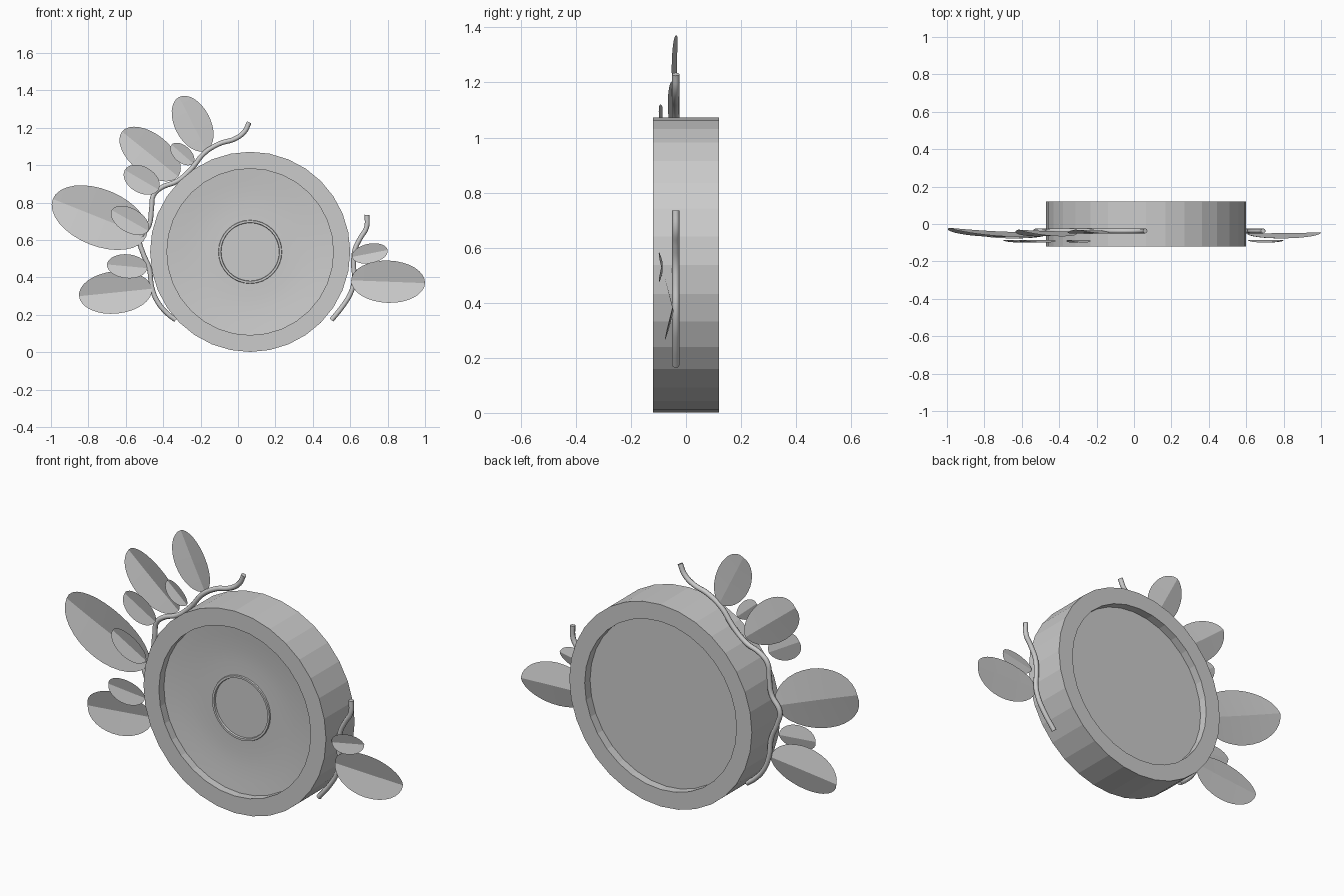
import bpy, bmesh, math
from mathutils import Vector

if "Cube" in bpy.data.objects:
    bpy.data.objects.remove(bpy.data.objects["Cube"])

grey = bpy.data.materials.new("plain grey")
grey.diffuse_color = (0.6, 0.6, 0.6, 1)
grey.use_nodes = True
grey.node_tree.nodes["Principled BSDF"].inputs["Base Color"].default_value = grey.diffuse_color


def make_object(name, bm):
    mesh = bpy.data.meshes.new(name)
    bm.to_mesh(mesh)
    bm.free()
    mesh.materials.append(grey)
    obj = bpy.data.objects.new(name, mesh)
    bpy.context.collection.objects.link(obj)
    return obj


def lathe(name, profile, cx, cz, sides=32, smooth_rows=()):
    """Spin (radius, y) pairs around the y axis; radius 0 closes with a fan."""
    bm = bmesh.new()
    rings = []
    for r, y in profile:
        if r == 0:
            rings.append([bm.verts.new((cx, y, cz))] * sides)
        else:
            rings.append([bm.verts.new((cx + r * math.cos(2 * math.pi * i / sides), y,
                                        cz + r * math.sin(2 * math.pi * i / sides)))
                          for i in range(sides)])
    for row, (a, b) in enumerate(zip(rings, rings[1:])):
        for i in range(sides):
            j = (i + 1) % sides
            quad = list(dict.fromkeys((a[i], a[j], b[j], b[i])))
            bm.faces.new(quad).smooth = row in smooth_rows
    bmesh.ops.recalc_face_normals(bm, faces=bm.faces)
    return make_object(name, bm)


def leaf(name, base, tip, half_width, y_base, y_tip, fold):
    """Egg-shaped blade creased along its midrib, edges bent forward."""
    bm = bmesh.new()
    b, t = Vector((base[0], 0, base[1])), Vector((tip[0], 0, tip[1]))
    side = (t - b).normalized().cross(Vector((0, 1, 0)))
    steps = 16
    rows = []
    for k in range(steps + 1):
        a = math.pi * k / steps
        s = (1 - math.cos(a)) / 2
        mid = b.lerp(t, s)
        mid.y = y_base + (y_tip - y_base) * s * s
        w = math.sin(a)
        if k in (0, steps):
            rows.append([bm.verts.new(mid)] * 3)
        else:
            rows.append([bm.verts.new(mid + side * (half_width * w * q)
                                      + Vector((0, -fold * w * abs(q), 0)))
                         for q in (-1, 0, 1)])
    for r0, r1 in zip(rows, rows[1:]):
        for i in (0, 1):
            bm.faces.new(list(dict.fromkeys((r0[i], r0[i + 1], r1[i + 1], r1[i]))))
    for f in bm.faces:
        f.normal_update()
        if f.normal.y > 0:
            f.normal_flip()
        f.smooth = True
    for e in bm.edges:                      # crisp midrib
        if len(e.link_faces) == 2 and e.calc_face_angle(0) > math.radians(8):
            e.smooth = False
    return make_object(name, bm)


def vine(name, points, y=-0.037, radius=0.013):
    """Round stem through (x, z) points, converted to a mesh."""
    curve = bpy.data.curves.new(name, "CURVE")
    curve.dimensions = "3D"
    curve.bevel_depth = radius
    curve.bevel_resolution = 2
    curve.use_fill_caps = True
    curve.resolution_u = 5
    sp = curve.splines.new("BEZIER")
    sp.bezier_points.add(len(points) - 1)
    for p, (x, z) in zip(sp.bezier_points, points):
        p.co = (x, y, z)
        p.handle_left_type = p.handle_right_type = "AUTO"
    tmp = bpy.data.objects.new(name + "_path", curve)
    bpy.context.collection.objects.link(tmp)
    bpy.context.view_layer.update()
    mesh = bpy.data.meshes.new_from_object(tmp.evaluated_get(
        bpy.context.evaluated_depsgraph_get()))
    bpy.data.objects.remove(tmp)
    mesh.materials.clear()
    mesh.materials.append(grey)
    obj = bpy.data.objects.new(name, mesh)
    bpy.context.collection.objects.link(obj)
    bpy.context.view_layer.objects.active = obj
    obj.select_set(True)
    bpy.ops.object.shade_smooth_by_angle(angle=math.radians(50))
    obj.select_set(False)


# Round drum: back recess, rim, outer wall, front rim, shallow dish, centre ring
lathe("round_body", [
    (0, 0.075), (0.445, 0.075), (0.445, 0.12), (0.535, 0.12),
    (0.535, -0.12), (0.445, -0.12), (0.445, -0.078),
    (0.38, -0.071), (0.31, -0.065), (0.24, -0.062), (0.17, -0.063),
    (0.168, -0.07), (0.157, -0.07), (0.155, -0.06), (0, -0.06)],
    0.065, 0.537, smooth_rows=(6, 7, 8, 9))

# Large leaves: base, tip, half width, base depth, tip depth
for i, (b, t, w, y0, y1) in enumerate([
    ((-0.49, 0.62), (-0.99, 0.82), 0.152, -0.045, -0.02),
    ((-0.46, 0.34), (-0.85, 0.30), 0.113, -0.05, -0.045),
    ((-0.32, 0.94), (-0.62, 1.18), 0.107, -0.04, -0.03),
    ((-0.17, 1.08), (-0.315, 1.365), 0.096, -0.035, -0.03),
    ((0.605, 0.385), (1.0, 0.37), 0.113, -0.05, -0.045),
]):
    leaf(f"large_leaf_{i + 1}", b, t, w, y0, y1, 0.028 if i != 3 else 0.018)

# Small leaves sit further forward
for i, (b, t, w) in enumerate([
    ((-0.24, 1.01), (-0.355, 1.11), 0.045),
    ((-0.425, 0.87), (-0.605, 0.975), 0.07),
    ((-0.48, 0.65), (-0.675, 0.76), 0.064),
    ((-0.485, 0.45), (-0.70, 0.47), 0.064),
    ((0.61, 0.51), (0.80, 0.547), 0.052),
]):
    leaf(f"small_leaf_{i + 1}", b, t, w, -0.085, -0.085, 0.014)

# Wavy stems on either side
vine("left_stem", [
    (0.06, 1.23), (0.035, 1.18), (-0.015, 1.142), (-0.10, 1.115), (-0.18, 1.065),
    (-0.25, 0.98), (-0.325, 0.915), (-0.41, 0.88), (-0.452, 0.84), (-0.462, 0.77),
    (-0.475, 0.68), (-0.525, 0.60), (-0.51, 0.535), (-0.475, 0.45), (-0.46, 0.345),
    (-0.43, 0.27), (-0.375, 0.205), (-0.333, 0.173)])
vine("right_stem", [
    (0.69, 0.735), (0.687, 0.667), (0.655, 0.612), (0.625, 0.548), (0.618, 0.468),
    (0.622, 0.39), (0.605, 0.323), (0.565, 0.254), (0.50, 0.172)])
